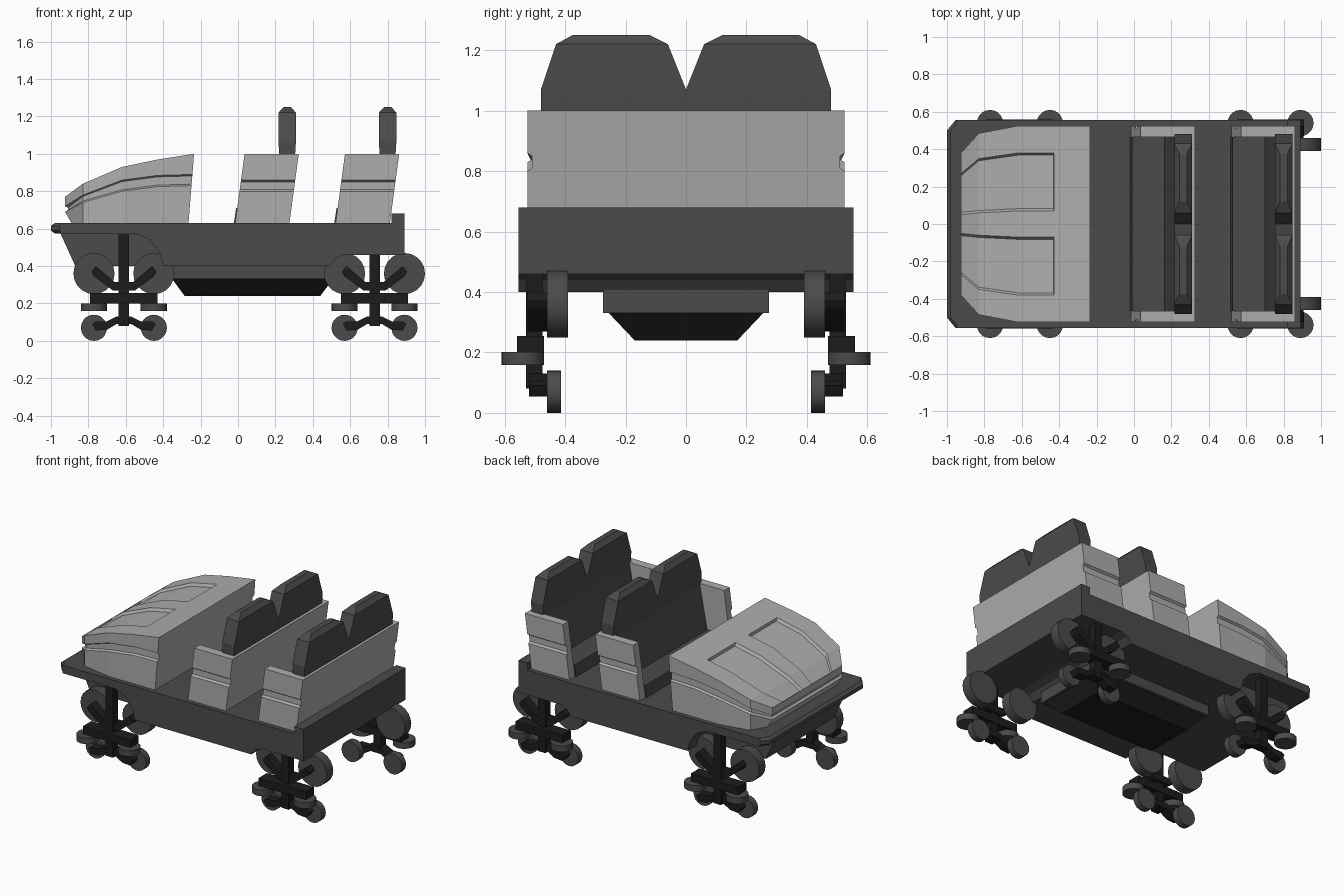
import bpy, bmesh
from math import pi
from mathutils import Matrix

if "Cube" in bpy.data.objects:
    bpy.data.objects.remove(bpy.data.objects["Cube"])


def material(name, v):
    m = bpy.data.materials.new(name)
    m.diffuse_color = (v, v, v, 1)
    m.use_nodes = True
    m.node_tree.nodes["Principled BSDF"].inputs["Base Color"].default_value = m.diffuse_color
    return m


LIGHT, DARK, BLACK = material("light", .42), material("dark", .07), material("black", .012)


def finish(name, bm, mat):
    bmesh.ops.recalc_face_normals(bm, faces=bm.faces)
    me = bpy.data.meshes.new(name)
    bm.to_mesh(me)
    bm.free()
    ob = bpy.data.objects.new(name, me)
    bpy.context.collection.objects.link(ob)
    me.materials.append(mat)
    return ob


def loft(name, rings, mat, strips=0):
    """Skin closed rings; caps use left-right strips first, then one n-gon."""
    bm = bmesh.new()
    vs = [[bm.verts.new(p) for p in r] for r in rings]
    n = len(rings[0])
    for a, b in zip(vs, vs[1:]):
        for i in range(n):
            j = (i + 1) % n
            bm.faces.new((a[i], a[j], b[j], b[i]))
    for r in (vs[0], vs[-1]):
        for i in range(strips):
            bm.faces.new((r[i], r[i + 1], r[n - 2 - i], r[n - 1 - i]))
        bm.faces.new(r[strips:n - strips])
    return finish(name, bm, mat)


def prism_y(name, pts, y0, y1, mat):
    """Extrude an xz outline along y."""
    return loft(name, [[(x, y, z) for x, z in pts] for y in (y0, y1)], mat)


def box(name, x0, x1, y0, y1, z0, z1, mat):
    return prism_y(name, [(x0, z0), (x1, z0), (x1, z1), (x0, z1)], y0, y1, mat)


def wheel(name, loc, r, depth, axis):
    bm = bmesh.new()
    rot = Matrix.Rotation(pi / 2, 4, 'X') if axis == 'Y' else Matrix()
    bmesh.ops.create_cone(bm, cap_ends=True, segments=20, radius1=r, radius2=r,
                          depth=depth, matrix=Matrix.Translation(loc) @ rot)
    ob = finish(name, bm, DARK)
    for p in ob.data.polygons:
        p.use_smooth = len(p.vertices) == 4
    for e in ob.data.edges:
        a, b = (ob.data.vertices[i].co for i in e.vertices)
        e.use_edge_sharp = abs((a - b).length - depth) > 1e-4


# chassis with wheel arches, nose wedge, lip and rear bumper
prism_y("chassis", [(-.95, .63), (-.95, .575), (-.55, .575), (-.47, .54), (-.42, .475),
                    (-.40, .40), (.49, .40), (.52, .44), (.57, .46), (.89, .46), (.89, .63)],
        -.555, .555, DARK)
prism_y("nose_underside", [(-.95, .576), (-.87, .40), (-.39, .40), (-.39, .576)], -.37, .37, DARK)
lip = [(-.90, .555), (-.955, .555), (-1, .50), (-1, -.50), (-.955, -.555), (-.90, -.555)]
loft("nose_lip", [[(x + d, y, z) for x, y in lip]
                  for z, d in ((.575, .02), (.59, 0), (.615, 0), (.63, .02))], DARK)
box("rear_bumper", .82, .89, -.555, .555, .629, .68, DARK)

# belly pan
box("belly_box", -.37, .52, -.275, .275, .33, .41, DARK)
loft("belly_pan", [[(a, -w, z), (b, -w, z), (b, w, z), (a, w, z)]
                   for a, b, w, z in ((-.355, .51, .26, .335), (-.285, .44, .17, .24))], BLACK)

# hood: cross-sections with side groove and two sunken top channels
stations = [  # x, top z, half width, groove low, groove high, channel in, out, depth
    (-.925, .77, .38, .69, .72, .05, .27, .015),
    (-.83, .84, .485, .74, .78, .06, .35, .02),
    (-.62, .93, .525, .80, .86, .07, .38, .02),
    (-.43, .97, .525, .825, .885, .07, .38, .02),
    (-.428, .97, .525, .825, .885, .07, .38, 0),
    (-.235, 1.0, .525, .83, .89, .07, .38, 0)]
rings = []
for k, (x, zt, w, lo, hi, ci, co, d) in enumerate(stations):
    first, last = k == 0, k == len(stations) - 1
    g = .015 if first else 0
    half = [(.035 if first else 0, w, .63), (0, w, lo), (g, w - .015, lo + .008),
            (g, w - .015, hi - .008), (0, w, hi), (0, w, zt), (0, co, zt),
            (0, co - .012, zt - d), (0, ci + .012, zt - d), (0, ci, zt)]
    half = [(x + dx - ((1 - z) * .08 if last else 0), y, z) for dx, y, z in half]
    rings.append(half + [(a, -y, z) for a, y, z in reversed(half)])
loft("hood", rings, LIGHT, strips=5)

# two seat rows: shell, cushion, backrest with paired headrests
for row, ox in (("front", 0), ("rear", .537)):
    rings = []
    for z, g in ((.63, 0), (.80, 0), (.81, .015), (.85, .015), (.86, 0), (1, 0)):
        s = ox + (z - .63) * .135
        a, b, w, wi = s - .015, s + .275, .525 - g, .465
        rings.append([(a, w, z), (b, w, z), (b, -w, z), (a, -w, z),
                      (a, -wi, z), (b - .025, -wi, z), (b - .025, wi, z), (a, wi, z)])
    loft(row + "_seat_shell", rings, LIGHT)
    prism_y(row + "_seat_cushion", [(ox - .022, .63), (ox - .01, .71), (ox + .25, .69),
                                    (ox + .25, .63)], -.464, .464, DARK)
    prism_y(row + "_backrest", [(ox + .16, .68), (ox + .25, .68), (ox + .295, .998),
                                (ox + .22, .998)], -.464, .464, DARK)
    for s in (-1, 1):
        outline = [(.48, .99), (.48, 1.07), (.43, 1.22), (.375, 1.25),
                   (.12, 1.25), (.06, 1.22), (0, 1.07), (0, .99)]
        x0 = ox + .263
        bm = bmesh.new()
        cols = []
        for sx in (-1, 1):
            cols.append([bm.verts.new((x0 + sx * (.02 if z > 1.24 else .042 if z < 1.03 else .047),
                                       s * y, z)) for y, z in outline])
        n = len(outline)
        for i in range(n):
            j = (i + 1) % n
            bm.faces.new((cols[0][i], cols[0][j], cols[1][j], cols[1][i]))
        for c in cols:  # flat pad and bevelled top
            bm.faces.new((c[0], c[1], c[6], c[7]))
            bm.faces.new((c[1], c[2], c[5], c[6]))
            bm.faces.new((c[2], c[3], c[4], c[5]))
        finish(row + "_headrest", bm, DARK)

# wheel bogies at the four corners
upper = [(-.175, .37), (-.15, .40), (-.05, .315), (.05, .315), (.15, .40), (.175, .37),
         (.16, .345), (.06, .27), (-.06, .27), (-.16, .345)]
lower = [(-.17, .09), (-.15, .105), (-.09, .105), (-.04, .13), (.04, .13), (.09, .105), (.15, .105),
         (.17, .09), (.15, .055), (.09, .06), (.04, .09), (-.04, .09), (-.09, .06), (-.15, .055)]
for cx, top in ((-.61, .57), (.73, .47)):
    for s in (-1, 1):
        box("bogie_post", cx - .028, cx + .028, s * .475, s * .53, .08, top, BLACK)
        prism_y("upper_arm", [(cx + x, z) for x, z in upper], s * .458, s * .525, BLACK)
        box("bogie_bar", cx - .18, cx + .18, s * .47, s * .56, .20, .255, BLACK)
        prism_y("lower_arm", [(cx + x, z) for x, z in lower], s * .458, s * .52, BLACK)
        for d in (-.16, .16):
            wheel("running_wheel", (cx + d, s * .425, .36), .11, .07, 'Y')
            wheel("upstop_wheel", (cx + d, s * .437, .07), .07, .046, 'Y')
            wheel("guide_wheel", (cx + d, s * .54, .18), .07, .042, 'Z')
